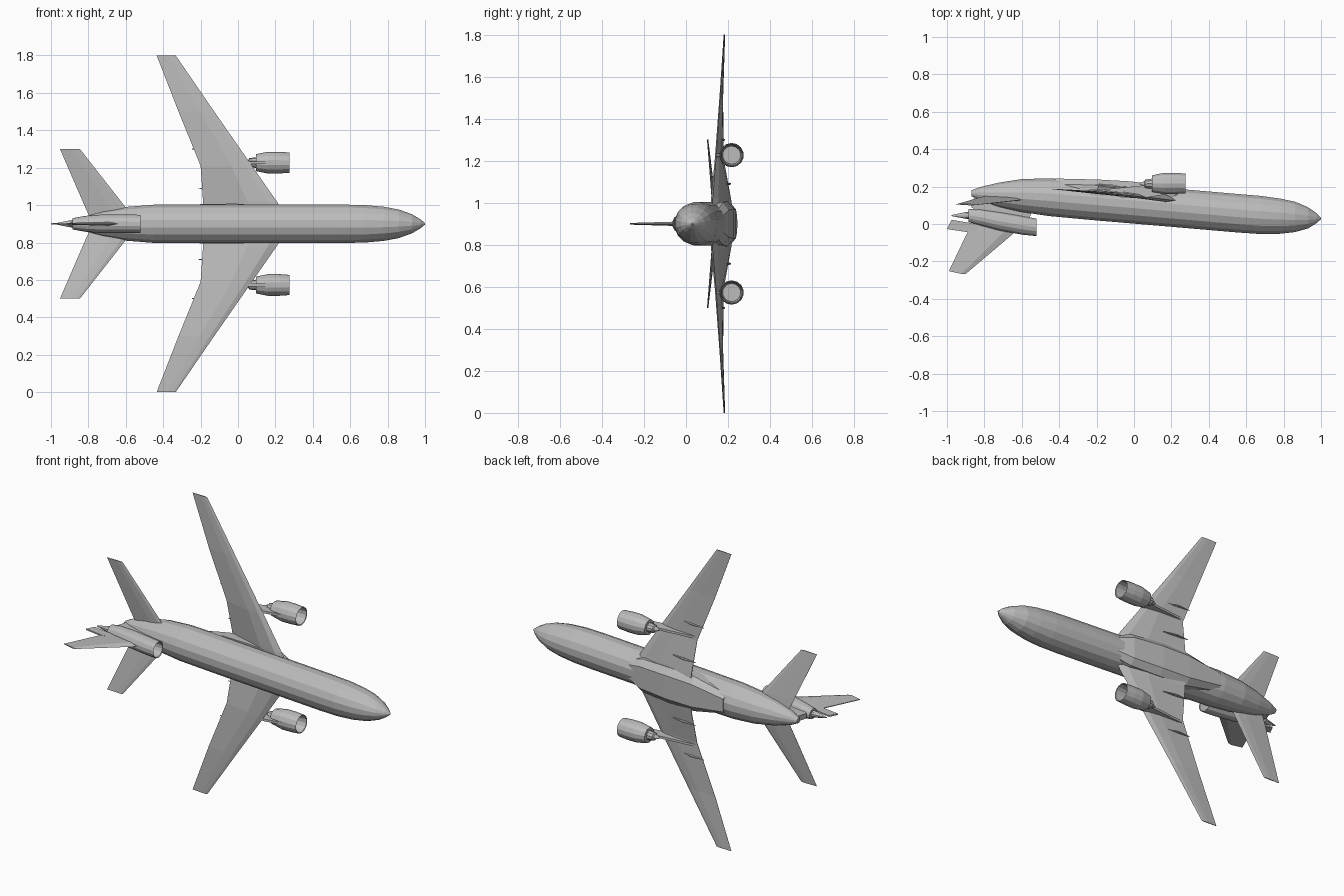
import bpy, bmesh
from math import sin, cos, pi

MID = 0.9  # height of the symmetry plane

cube = bpy.data.objects.get("Cube")
if cube:
    bpy.data.objects.remove(cube, do_unlink=True)

grey = bpy.data.materials.new("plain grey")
grey.use_nodes = True
grey.diffuse_color = (0.5, 0.5, 0.5, 1)
grey.node_tree.nodes["Principled BSDF"].inputs["Base Color"].default_value = (0.5, 0.5, 0.5, 1)


def loft(name, rings, mirror=False):
    """Skin a list of equal-length point rings and cap both ends."""
    bm = bmesh.new()
    loops = [[bm.verts.new(p) for p in ring] for ring in rings]
    n = len(loops[0])
    for a, b in zip(loops, loops[1:]):
        for i in range(n):
            j = (i + 1) % n
            bm.faces.new((a[i], a[j], b[j], b[i]))
    bm.faces.new(loops[0])
    bm.faces.new(loops[-1])
    bmesh.ops.recalc_face_normals(bm, faces=bm.faces)
    mesh = bpy.data.meshes.new(name)
    bm.to_mesh(mesh)
    bm.free()
    mesh.materials.append(grey)
    ob = bpy.data.objects.new(name, mesh)
    ob.location.z = MID
    bpy.context.collection.objects.link(ob)
    if mirror:
        mod = ob.modifiers.new("mirror", 'MIRROR')
        mod.use_axis = (False, False, True)
    return ob


def tube(name, sections, sides=16, z=0, mirror=False):
    """Round body along x from (x, centre y, radius y, radius z)."""
    rings = [[(x, cy + ry * cos(2 * pi * (i + 0.5) / sides),
               z + rz * sin(2 * pi * (i + 0.5) / sides)) for i in range(sides)]
             for x, cy, ry, rz in sections]
    return loft(name, rings, mirror)


def foil(name, stations):
    """Mirrored wing from (z, leading x, leading y, trailing x, trailing y, thickness)."""
    rings = []
    for z, lx, ly, tx, ty, t in stations:
        def at(f, s):
            return (lx + (tx - lx) * f, ly + (ty - ly) * f + s * t, z)
        rings.append([at(0, 0), at(.12, -.4), at(.4, -.5), at(1, -.05),
                      at(1, .05), at(.4, .5), at(.12, .4)])
    return loft(name, rings, True)


def plate(name, outline, half, z=0, mirror=False):
    """Thin upright plate from an xy outline."""
    return loft(name, [[(x, y, z + s * half) for x, y in outline] for s in (-1, 1)], mirror)


# Fuselage
tube("fuselage", [
    (1.0, .03, .004, .004), (.975, .031, .028, .025), (.93, .033, .058, .052),
    (.86, .038, .083, .078), (.78, .042, .096, .093), (.68, .048, .104, .102),
    (.55, .058, .105, .105), (.2, .088, .105, .105), (-.2, .122, .105, .105),
    (-.45, .143, .103, .104), (-.6, .152, .09, .092), (-.72, .156, .067, .07),
    (-.82, .161, .038, .04), (-.87, .164, .016, .015)])

# Belly fairing, boxier than the fuselage
def box_ring(x, top, low, w):
    return [(x, top, -w), (x, low - .03, -w), (x, low, -w * .65),
            (x, low, w * .65), (x, low - .03, w), (x, top, w)]

loft("belly_fairing", [box_ring(.27, .14, .175, .06), box_ring(.17, .13, .205, .1),
                       box_ring(-.02, .14, .228, .108), box_ring(-.2, .15, .238, .105),
                       box_ring(-.42, .18, .243, .06)])

# Wings and tailplane
foil("wings", [(.05, .25, .125, -.185, .222, .05), (.12, .207, .127, -.187, .212, .045),
               (.31, .075, .143, -.2, .178, .025), (.6, -.127, .163, -.318, .176, .014),
               (.9, -.333, .181, -.435, .186, .006)])
foil("tailplane", [(.03, -.56, .132, -.79, .15, .018), (.1, -.61, .128, -.822, .142, .016),
                   (.4, -.845, .102, -.952, .105, .006)])

# Under-wing engines: hollow intake, nacelle, core nozzle and pylon
EZ = .327
tube("nacelles", [(.2, .217, .043, .043), (.272, .217, .05, .05), (.275, .217, .054, .054),
                  (.22, .217, .058, .058), (.16, .217, .058, .058), (.095, .216, .045, .045),
                  (.095, .216, .03, .03)], 14, EZ, True)
tube("core_nozzles", [(.11, .216, .03, .03), (.06, .215, .024, .024),
                      (.055, .215, .015, .015), (.03, .215, .004, .004)], 10, EZ, True)
plate("pylons", [(.2, .163), (.09, .21), (.05, .206), (-.19, .182), (-.1, .165), (.07, .142)],
      .007, EZ, True)

# Flap track fairings
for z in (.19, .4):
    x = -.15 - max(0, z - .31) * .4
    y = .205 if z < .3 else .178
    tube("flap_fairing", [(x + .1, y - .012, .003, .003), (x + .02, y, .01, .006),
                          (x - .06, y + .003, .002, .002)], 6, z, True)

# Tail engine with hollow intake, exhaust cone and mounting
tube("tail_engine", [(-.6, -.008, .038, .038), (-.525, -.018, .044, .044),
                     (-.522, -.018, .048, .048), (-.6, -.006, .052, .05),
                     (-.72, .015, .051, .05), (-.82, .036, .045, .042),
                     (-.885, .046, .036, .03), (-.885, .046, .024, .022)], 14)
tube("tail_exhaust_cone", [(-.86, .046, .024, .022), (-.9, .046, .019, .018),
                           (-.975, .045, .003, .003)], 10)
plate("tail_engine_mount", [(-.56, .03), (-.54, .08), (-.62, .14), (-.85, .16),
                            (-.87, .09), (-.8, .04)], .016)

# Fin: thin tapered section standing on the tail engine
def fin_ring(y, lx, tx, t, drop):
    return [(lx, y, 0), (lx * .75 + tx * .25, y, t), (tx, y + drop, .002),
            (tx, y + drop, -.002), (lx * .75 + tx * .25, y, -t)]

loft("fin", [fin_ring(-.01, -.6, -.86, .011, .01), fin_ring(-.06, -.655, -.892, .01, .012),
             fin_ring(-.267, -.9, -.99, .004, .015)])
plate("fin_base_tail", [(-.8, -.03), (-.88, -.045), (-1.0, -.027), (-.975, .022), (-.84, .0)],
      .004)
